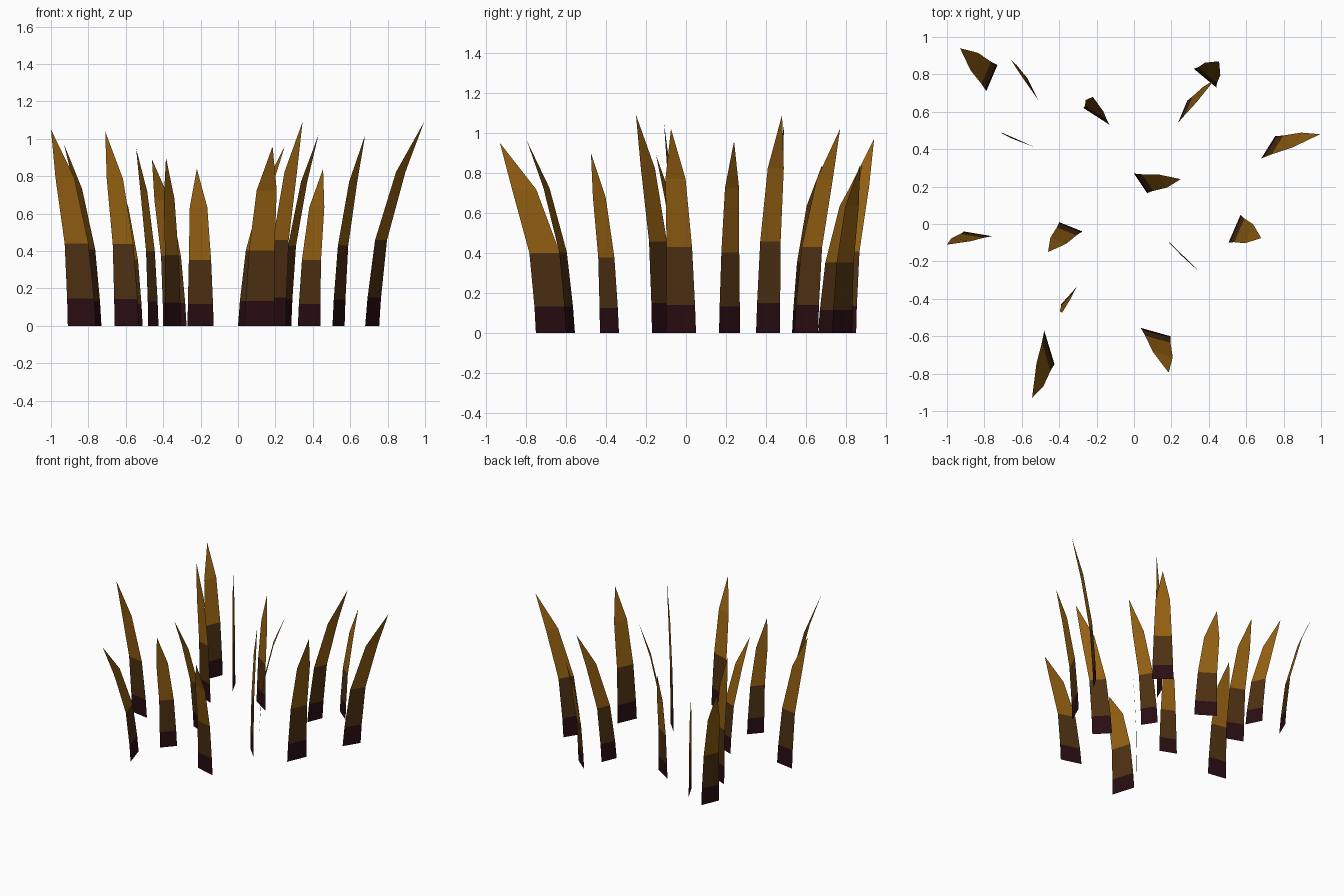
import bpy
from mathutils import Vector

default_cube = bpy.data.objects.get("Cube")
if default_cube:
    bpy.data.objects.remove(default_cube, do_unlink=True)


def make_material(name, colour):
    material = bpy.data.materials.new(name)
    material.use_nodes = True
    rgba = (*colour, 1)
    material.diffuse_color = rgba
    shader = next(n for n in material.node_tree.nodes if n.type == 'BSDF_PRINCIPLED')
    shader.inputs["Base Color"].default_value = rgba
    return material


# Colour bands from the root to the tip
materials = [
    make_material("dark maroon root", (.021, .004, .006)),
    make_material("brown stem", (.075, .03, .006)),
    make_material("golden brown tip", (.29, .115, .006)),
]

# Rows of a blade: height, lean and width as fractions, then the band above
ROWS = [
    (0, 0, 1, 0),
    (.138, .04, .96, 1),
    (.42, .17, .85, 2),
    (.755, .55, .67, 2),
]


def make_blade(name, root_a, root_b, tip):
    """Flat strip that narrows and leans from its root edge to a pointed tip."""
    a, b, tip = Vector((*root_a, 0)), Vector((*root_b, 0)), Vector(tip)
    middle, half_edge = (a + b) / 2, (b - a) / 2
    lean = Vector((tip.x, tip.y, 0)) - middle

    points = []
    for height, lean_part, width, band in ROWS:
        centre = middle + lean * lean_part
        centre.z = tip.z * height
        points += [centre - half_edge * width, centre + half_edge * width]
    points.append(tip)

    # Quads between the rows, closed by a triangle at the tip
    last = len(points) - 1
    faces = [(i, i + 1, i + 3, i + 2) for i in range(0, last - 2, 2)]
    faces.append((last - 2, last - 1, last))

    mesh = bpy.data.meshes.new(name)
    mesh.from_pydata(points, [], faces)
    for material in materials:
        mesh.materials.append(material)
    for polygon, row in zip(mesh.polygons, ROWS):
        polygon.material_index = row[-1]
    mesh.update()
    blade = bpy.data.objects.new(name, mesh)
    bpy.context.scene.collection.objects.link(blade)


# Each blade: two root corners and the tip
blades = {
    "back_right_outer_blade": ((-.79, .71), (-.73, .85), (-.93, .94, .97)),
    "back_right_inner_blade": ((-.51, .66), (-.57, .78), (-.66, .88, .84)),
    "right_rear_blade": ((-.66, .46), (-.53, .41), (-.71, .49, 1.04)),
    "back_middle_blade": ((-.27, .62), (-.13, .53), (-.22, .68, .84)),
    "back_left_outer_blade": ((.32, .83), (.44, .73), (.455, .87, .84)),
    "back_left_inner_blade": ((.235, .54), (.285, .66), (.43, .77, 1.02)),
    "right_outer_blade": ((-.91, -.04), (-.76, -.065), (-1, -.11, 1.05)),
    "front_right_outer_blade": ((-.48, -.57), (-.425, -.75), (-.545, -.93, .95)),
    "left_outer_blade": ((.68, .35), (.755, .47), (.995, .48, 1.09)),
    "centre_rear_blade": ((0, .27), (.07, .165), (.25, .24, .96)),
    "centre_right_blade": ((-.4, .01), (-.275, -.04), (-.46, -.15, .89)),
    "centre_left_blade": ((.155, -.065), (.255, -.17), (.345, -.25, 1.09)),
    "left_inner_blade": ((.57, .05), (.505, -.1), (.68, -.075, 1.02)),
    "front_right_inner_blade": ((-.305, -.335), (-.39, -.43), (-.385, -.475, .9)),
    "front_left_blade": ((.035, -.555), (.195, -.6), (.185, -.795, .96)),
}
for blade_name, shape in blades.items():
    make_blade(blade_name, *shape)
